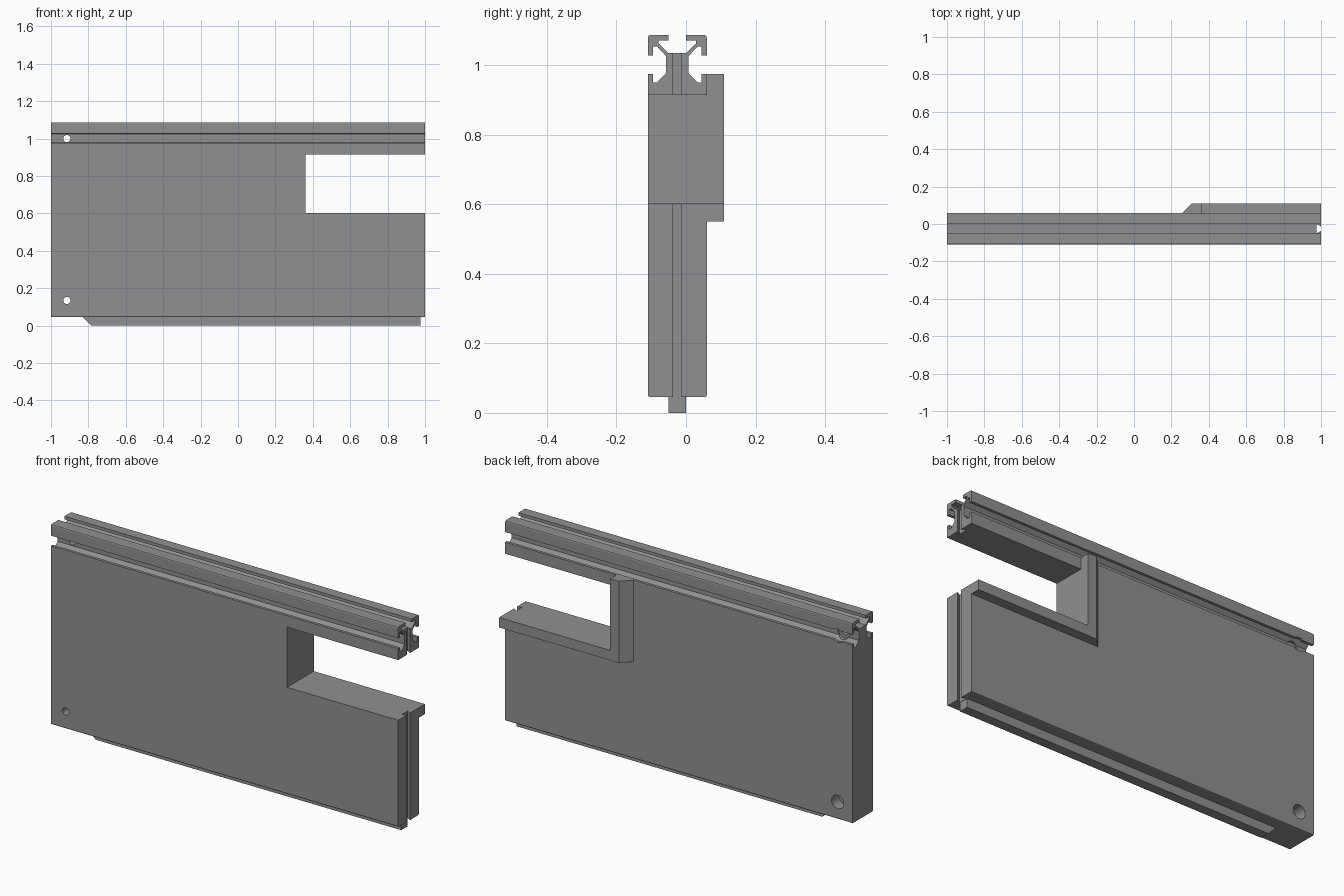
import bpy, bmesh, math
from mathutils import Vector

if "Cube" in bpy.data.objects:
    bpy.data.objects.remove(bpy.data.objects["Cube"])

grey = bpy.data.materials.new("grey")
grey.diffuse_color = (0.28, 0.28, 0.28, 1)
grey.use_nodes = True
grey.node_tree.nodes["Principled BSDF"].inputs["Base Color"].default_value = grey.diffuse_color
CY = -0.025  # middle plane of the slab


def prism(name, points, axis, start, end):
    """Extrude a 2D outline along an axis; outline is (y,z), (x,z) or (x,y)."""
    place = {"x": lambda a, b: (start, a, b),
             "y": lambda a, b: (a, start, b),
             "z": lambda a, b: (a, b, start)}[axis]
    step = Vector([(end - start) * (axis == k) for k in "xyz"])
    bm = bmesh.new()
    face = bm.faces.new([bm.verts.new(place(a, b)) for a, b in points])
    new = bmesh.ops.extrude_face_region(bm, geom=[face])["geom"]
    bmesh.ops.translate(bm, vec=step, verts=[v for v in new if isinstance(v, bmesh.types.BMVert)])
    bmesh.ops.recalc_face_normals(bm, faces=bm.faces)
    mesh = bpy.data.meshes.new(name)
    bm.to_mesh(mesh)
    bm.free()
    mesh.materials.append(grey)
    obj = bpy.data.objects.new(name, mesh)
    bpy.context.collection.objects.link(obj)
    return obj


def rect(a0, a1, b0, b1):
    return [(a0, b0), (a1, b0), (a1, b1), (a0, b1)]


def circle(x, z, r, n=32):
    return [(x + r * math.cos(2 * math.pi * i / n), z + r * math.sin(2 * math.pi * i / n)) for i in range(n)]


def cut(obj, cutter):
    mod = obj.modifiers.new("cut", "BOOLEAN")
    mod.operation = "DIFFERENCE"
    mod.solver = "EXACT"
    mod.object = cutter
    cutter.hide_render = True
    cutter.hide_set(True)


# Slab cross-section with slotted rail on top: half outline, mirrored
half = [(0.078, 0.045), (0.083, 0.047), (0.085, 0.052),          # rounded foot
        (0.085, 0.975), (0.070, 0.975), (0.070, 0.951),          # lower lip
        (0.058, 0.951), (0.032, 0.978), (0.032, 1.026),          # side slot
        (0.058, 1.054), (0.070, 1.054), (0.070, 1.028), (0.085, 1.028),
        (0.085, 1.080), (0.083, 1.085), (0.078, 1.087),          # rounded top
        (0.025, 1.087), (0.025, 1.071), (0.054, 1.071),          # top slot
        (0.054, 1.063), (0.026, 1.036)]
outline = [(CY + u, z) for u, z in half] + [(CY - u, z) for u, z in reversed(half)]
slab = prism("slab", outline, "x", -1, 1)

# Raised collar around the opening, chamfered on its free side
collar_upright = prism("collar_upright", [(0.26, 0.06), (0.36, 0.06), (0.36, 0.11), (0.31, 0.11)],
                       "z", 0.55, 0.975)
collar_ledge = prism("collar_ledge", rect(0.36, 1, 0.55, 0.602), "y", 0.06, 0.11)

# Tongue under the slab with a sloped end
tongue = prism("tongue", [(-0.83, 0.045), (-0.785, 0), (0.975, 0), (0.975, 0.045)], "y", -0.05, 0)

# Rectangular opening and dovetail groove in the end
cut(slab, prism("opening_cutter", rect(0.36, 1.1, 0.602, 0.915), "y", -0.3, 0.3))
groove = [(0.977, CY - 0.025), (0.977, CY + 0.025), (1.0, CY + 0.012),
          (1.1, CY + 0.012), (1.1, CY - 0.012), (1.0, CY - 0.012)]
cut(slab, prism("groove_cutter", groove, "z", -0.1, 1.2))

# Bolt holes, counterbored from the back
for label, z in (("lower", 0.135), ("upper", 1.0)):
    cut(slab, prism(label + "_hole_cutter", circle(-0.915, z, 0.019), "y", -0.3, 0.3))
    cut(slab, prism(label + "_counterbore_cutter", circle(-0.915, z, 0.035), "y", 0.0, 0.3))
